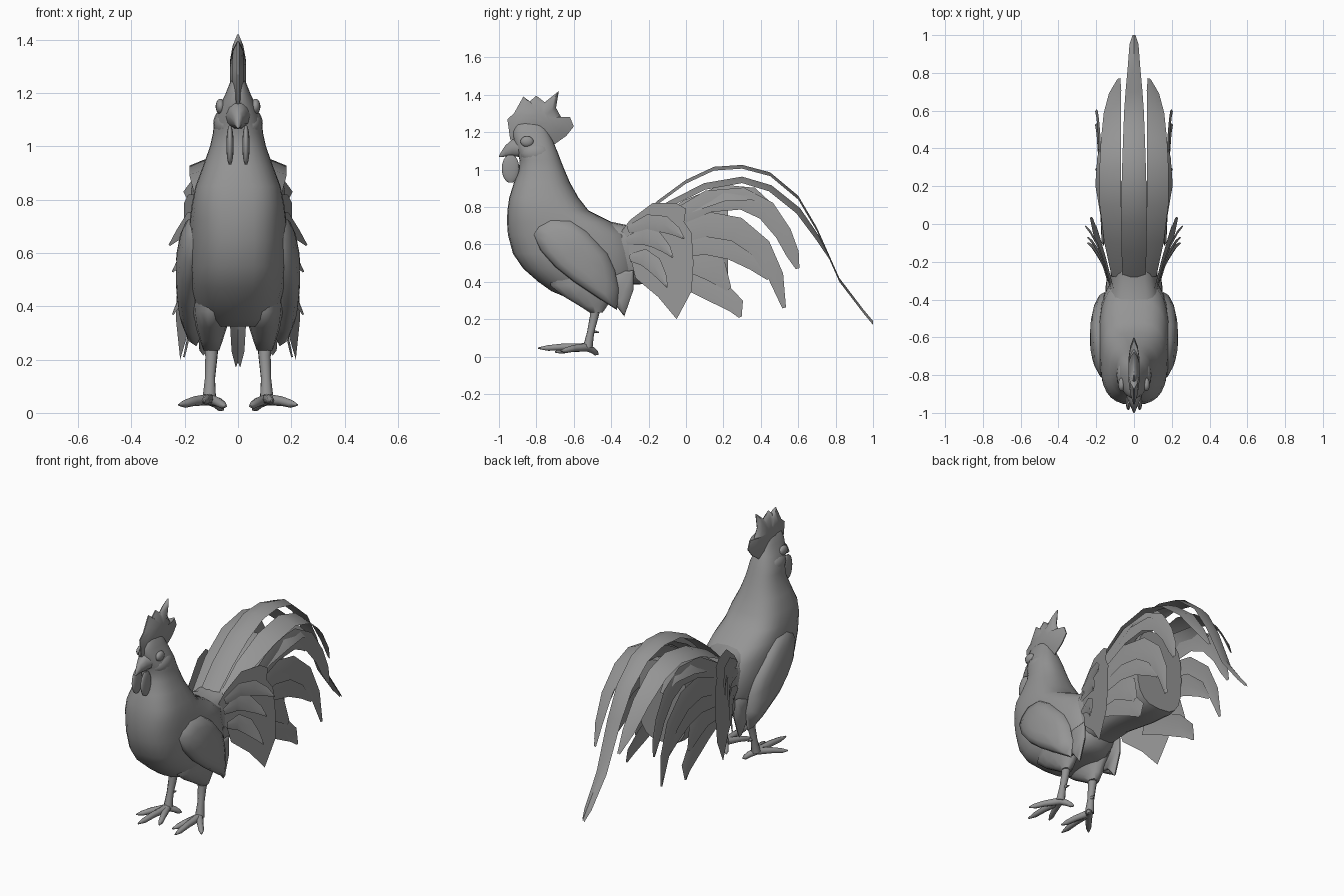
import bpy, bmesh, math
from mathutils import Vector

grey = bpy.data.materials.new("plain_grey")
grey.diffuse_color = (0.3, 0.3, 0.3, 1)


def make(name, verts, faces, mirror=False, angle=40, close=True):
    me = bpy.data.meshes.new(name)
    me.from_pydata([tuple(v) for v in verts], [], faces)
    bm = bmesh.new()
    bm.from_mesh(me)
    if close:
        bmesh.ops.recalc_face_normals(bm, faces=bm.faces)
    bm.to_mesh(me)
    bm.free()
    me.materials.append(grey)
    ob = bpy.data.objects.new(name, me)
    bpy.context.collection.objects.link(ob)
    if mirror:
        ob.modifiers.new("mirror", 'MIRROR').use_mirror_merge = False
    bpy.ops.object.select_all(action='DESELECT')
    ob.select_set(True)
    bpy.context.view_layer.objects.active = ob
    bpy.ops.object.shade_smooth_by_angle(angle=math.radians(angle))
    return ob


def loft(name, rings, mirror=False, angle=60):
    n = len(rings[0])
    verts = [v for r in rings for v in r]
    faces = [(k * n + i, k * n + (i + 1) % n, (k + 1) * n + (i + 1) % n, (k + 1) * n + i)
             for k in range(len(rings) - 1) for i in range(n)]
    faces += [tuple(range(n)), tuple(range(len(verts) - n, len(verts)))]
    return make(name, verts, faces, mirror, angle)


def oval(n, power=1.0):
    out = []
    for i in range(n):
        a = 2 * math.pi * i / n
        c, s = math.cos(a), math.sin(a)
        out.append((math.copysign(abs(c) ** power, c), math.copysign(abs(s) ** power, s)))
    return out


def tube(name, pts, radii, n=8, mirror=True):
    rings = []
    for i, p in enumerate(pts):
        t = (Vector(pts[min(i + 1, len(pts) - 1)]) - Vector(pts[max(i - 1, 0)])).normalized()
        u = t.cross(Vector((0.3, 1, 0.2)) if abs(t.z) > 0.7 else Vector((0, 0, 1))).normalized()
        w = t.cross(u)
        rings.append([Vector(p) + radii[i] * (c * u + s * w) for c, s in oval(n)])
    return loft(name, rings, mirror)


def feather(name, pts, widths, normal, mirror=True, ridge=0.006):
    # strip with a slightly raised quill line
    verts, faces = [], []
    nrm = Vector(normal).normalized()
    for i, p in enumerate(pts):
        p = Vector(p)
        t = Vector(pts[min(i + 1, len(pts) - 1)]) - Vector(pts[max(i - 1, 0)])
        side = t.cross(nrm).normalized() * widths[i]
        verts += [p - side, p + nrm * ridge, p + side]
    for i in range(len(pts) - 1):
        for j in (0, 1):
            a = 3 * i + j
            faces.append((a, a + 1, a + 4, a + 3))
    return make(name, verts, faces, mirror, 40, close=False)


def dome(name, outline, x_of, layers, mirror=True):
    # closed pillow over a y-z outline: layers are (scale, x offset)
    n = len(outline)
    cy = sum(p[0] for p in outline) / n
    cz = sum(p[1] for p in outline) / n
    rings = []
    for k, h in layers:
        pts = [(cy + (y - cy) * k, cz + (z - cz) * k) for y, z in outline]
        rings.append([(x_of(y, z) + h, y, z) for y, z in pts])
    return loft(name, rings, mirror, 60)


def ball(name, centre, size, mirror=True):
    rings = []
    for k in range(1, 10):
        a = math.pi * k / 10
        rings.append([(centre[0] + size[0] * math.sin(a) * c, centre[1] + size[1] * math.sin(a) * s,
                       centre[2] - size[2] * math.cos(a)) for c, s in oval(14)])
    return loft(name, rings, mirror)


# Body, neck and head: height, front, back, half width
body = [(0.325, -0.66, -0.38, 0.10), (0.35, -0.72, -0.31, 0.135), (0.40, -0.79, -0.27, 0.158),
        (0.47, -0.87, -0.26, 0.176), (0.55, -0.925, -0.27, 0.184), (0.65, -0.952, -0.30, 0.186),
        (0.72, -0.957, -0.40, 0.182), (0.78, -0.955, -0.52, 0.174), (0.85, -0.945, -0.575, 0.16),
        (0.93, -0.92, -0.62, 0.13), (1.0, -0.893, -0.65, 0.105), (1.05, -0.89, -0.67, 0.094),
        (1.09, -0.90, -0.685, 0.09), (1.15, -0.92, -0.71, 0.069), (1.2, -0.925, -0.735, 0.046),
        (1.24, -0.91, -0.755, 0.03), (1.26, -0.87, -0.79, 0.015)]
loft("body", [[(w * c, (f + b) / 2 + (b - f) / 2 * s, z)
               for c, s in oval(28, 0.74 if 0.45 < z < 0.9 else 0.85)] for z, f, b, w in body])

# Rump and tail core: depth, bottom, top, half width
core = [(-0.52, 0.40, 0.74, 0.14), (-0.42, 0.38, 0.725, 0.15), (-0.30, 0.385, 0.70, 0.125),
        (-0.15, 0.39, 0.74, 0.125), (0.05, 0.36, 0.82, 0.15), (0.18, 0.355, 0.86, 0.165),
        (0.225, 0.365, 0.86, 0.165)]
loft("tail_core", [[(w * c, y, (a + b) / 2 + (b - a) / 2 * s) for c, s in oval(20, 0.68)]
                   for y, a, b, w in core])

# Beak
beak = [(-0.87, 1.12, 0.055, 0.055), (-0.93, 1.115, 0.034, 0.048), (-0.965, 1.10, 0.018, 0.031),
        (-0.985, 1.083, 0.010, 0.018), (-1.0, 1.07, 0.003, 0.003)]
loft("beak", [[(w * c, y, z + h * s) for c, s in oval(10)] for y, z, w, h in beak])

# Comb, thin at the rim
comb = [(-0.94, 1.16), (-0.955, 1.27), (-0.92, 1.30), (-0.87, 1.39), (-0.835, 1.365), (-0.80, 1.395),
        (-0.755, 1.36), (-0.68, 1.42), (-0.695, 1.33), (-0.665, 1.275), (-0.62, 1.28),
        (-0.60, 1.23), (-0.64, 1.18), (-0.71, 1.13), (-0.80, 1.16)]
dome("comb", comb, lambda y, z: 0, ((0.3, -0.03), (0.7, -0.02), (1, -0.003), (1, 0.003),
                                    (0.7, 0.02), (0.3, 0.03)), False)

# Face
ball("eye", (0.066, -0.85, 1.15), (0.018, 0.036, 0.029))
ball("cheek", (0.045, -0.80, 1.085), (0.048, 0.085, 0.06))
ball("wattle", (0.03, -0.938, 1.005), (0.014, 0.048, 0.077))

# Wings
wing = [(-0.825, 0.66), (-0.80, 0.705), (-0.73, 0.74), (-0.62, 0.73), (-0.53, 0.67), (-0.42, 0.55),
        (-0.38, 0.46), (-0.36, 0.36), (-0.37, 0.25), (-0.45, 0.30), (-0.60, 0.40), (-0.70, 0.48),
        (-0.78, 0.57)]
dome("wing", wing, lambda y, z: 0.188 - 0.6 * (y + 0.6) ** 2 - 0.12 * max(0, z - 0.58),
     ((0.85, -0.027), (1, 0), (0.93, 0.025), (0.7, 0.04), (0.35, 0.045)))

# Thighs: height, front, back, centre and half width
thigh = [(0.235, -0.515, -0.445, 0.10, 0.03), (0.27, -0.57, -0.42, 0.10, 0.042),
         (0.32, -0.655, -0.39, 0.10, 0.058), (0.38, -0.73, -0.34, 0.098, 0.07),
         (0.46, -0.72, -0.34, 0.09, 0.075)]
loft("thigh", [[(x + w * c, (f + b) / 2 + (b - f) / 2 * s, z) for c, s in oval(14)]
               for z, f, b, x, w in thigh], True)
fluff = [(-0.45, 0.45), (-0.28, 0.46), (-0.28, 0.36), (-0.33, 0.215), (-0.38, 0.28), (-0.46, 0.30)]
dome("rear_fluff", fluff, lambda y, z: 0.13, ((0.85, -0.015), (1, 0), (0.85, 0.015), (0.4, 0.02)))

# Legs and feet
tube("leg", [(0.10, -0.48, 0.29), (0.10, -0.492, 0.21), (0.105, -0.51, 0.13), (0.108, -0.525, 0.05)],
     [0.032, 0.024, 0.02, 0.027])
tube("spur", [(0.10, -0.505, 0.135), (0.095, -0.465, 0.13)], [0.014, 0.003], 6)
for label, x, y, z in (("middle", 0.125, -0.79, 0.045), ("inner", 0.045, -0.70, 0.025),
                       ("outer", 0.222, -0.67, 0.03), ("back", 0.055, -0.47, 0.012)):
    root, tip = Vector((0.108, -0.53, 0.05)), Vector((x, y, z))
    mid = root.lerp(tip, 0.5) + Vector((0, 0, 0.004))
    tube(label + "_toe", [root, mid, root.lerp(tip, 0.8), tip], [0.022, 0.018, 0.015, 0.004])

# Long centre tail feather
feather("centre_sickle", [(0, -0.28, 0.69), (0, -0.15, 0.815), (0, 0, 0.925), (0, 0.15, 0.995),
                          (0, 0.3, 1.005), (0, 0.45, 0.965), (0, 0.6, 0.84), (0, 0.7, 0.67),
                          (0, 0.82, 0.40), (0, 0.95, 0.23), (0, 1.0, 0.17)],
        [0.06, 0.066, 0.068, 0.067, 0.063, 0.058, 0.052, 0.045, 0.034, 0.024, 0.008],
        (0, 0, 1), False, 0.02)

# Paired upper tail feathers, lying flatter
feather("upper_sickle", [(0.09, -0.28, 0.67), (0.11, -0.1, 0.81), (0.125, 0.1, 0.91), (0.125, 0.3, 0.945),
                         (0.122, 0.45, 0.90), (0.115, 0.6, 0.78), (0.10, 0.7, 0.64), (0.08, 0.77, 0.52)],
        [0.03, 0.05, 0.06, 0.06, 0.056, 0.048, 0.035, 0.008], (0.3, 0, 1))
feather("shoulder_sickle", [(0.11, -0.2, 0.68), (0.14, 0, 0.80), (0.165, 0.2, 0.875), (0.165, 0.36, 0.87),
                            (0.16, 0.47, 0.80)],
        [0.03, 0.05, 0.06, 0.045, 0.008], (1, 0, 0.9))


# Upright side tail feathers: y-z path with half widths
def side(name, x0, x1, path, widths):
    n = len(path) - 1
    feather(name, [(x0 + (x1 - x0) * i / n, y, z) for i, (y, z) in enumerate(path)], widths, (1, 0, 0.12))


side("side_feather_1", 0.165, 0.2, [(-0.1, 0.72), (0.12, 0.83), (0.3, 0.845), (0.43, 0.78),
                                    (0.52, 0.66), (0.57, 0.55), (0.597, 0.47)],
     [0.04, 0.06, 0.06, 0.055, 0.045, 0.035, 0.01])
side("side_feather_2", 0.165, 0.2, [(-0.1, 0.65), (0.1, 0.71), (0.27, 0.68), (0.40, 0.58),
                                    (0.48, 0.43), (0.525, 0.26)],
     [0.06, 0.07, 0.068, 0.058, 0.042, 0.01])
side("side_feather_3", 0.165, 0.19, [(-0.1, 0.58), (0.1, 0.615), (0.25, 0.58), (0.37, 0.50), (0.44, 0.415)],
     [0.06, 0.07, 0.065, 0.045, 0.008])
side("side_feather_4", 0.16, 0.18, [(-0.1, 0.51), (0.05, 0.52), (0.16, 0.46), (0.23, 0.36)],
     [0.07, 0.08, 0.07, 0.015])
side("side_feather_5", 0.15, 0.2, [(-0.1, 0.45), (0.04, 0.41), (0.18, 0.34), (0.27, 0.27), (0.29, 0.21)],
     [0.05, 0.065, 0.065, 0.045, 0.008])


# Broad saddle feathers flaring out from the rump, leaning in at the top
def flare(y, z):
    return 0.115 + 0.29 * (y + 0.35) - 0.05 * (z - 0.5)


saddle = [(-0.36, 0.65), (-0.30, 0.73), (-0.18, 0.82), (-0.05, 0.82), (0.0, 0.79), (-0.01, 0.72),
          (0.03, 0.66), (0.04, 0.50), (0.03, 0.35), (-0.05, 0.20), (-0.15, 0.32), (-0.27, 0.42),
          (-0.29, 0.50)]
make("saddle", [(flare(y, z), y, z) for y, z in saddle], [tuple(range(len(saddle)))],
     True, 40, False)

# Narrow saddle feathers with curled tips
for i, (ya, za, yb, zb) in enumerate(((-0.31, 0.68, -0.01, 0.63), (-0.32, 0.62, -0.07, 0.53),
                                      (-0.30, 0.53, -0.10, 0.37))):
    pts = []
    for t in (0, 0.3, 0.6, 0.85, 1):
        y = ya + (yb - ya) * t ** 0.85
        z = za + (zb - za) * t + 0.24 * t * (1 - t)
        pts.append((flare(y, z) + 0.008 + 0.04 * t ** 3, y, z))
    feather("saddle_feather_%d" % (i + 1), pts, [0.02, 0.045, 0.045, 0.025, 0.004], (0.95, -0.28, 0.05))
